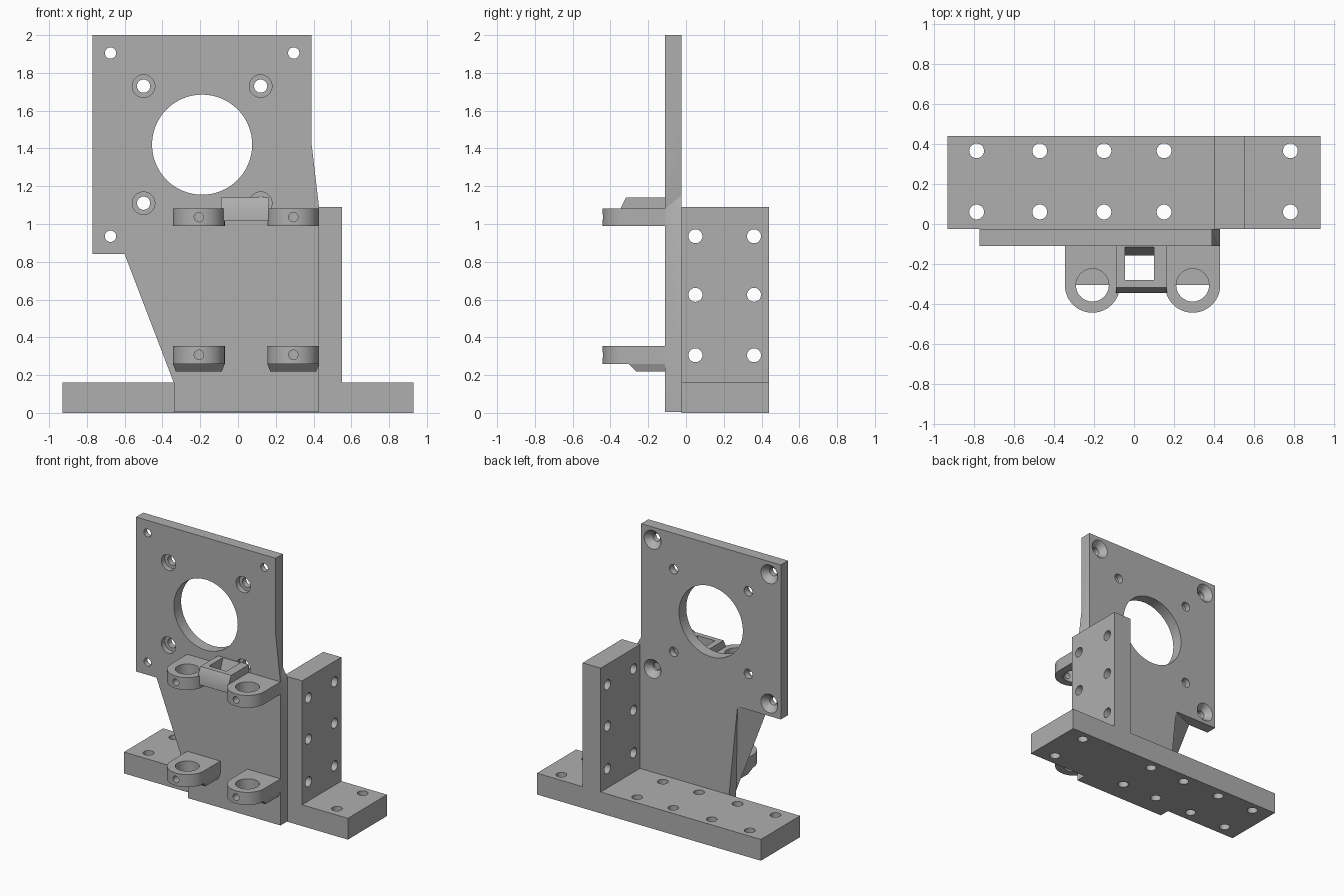
import bpy, bmesh, math
from mathutils import Vector

cube = bpy.data.objects.get("Cube")
if cube:
    bpy.data.objects.remove(cube, do_unlink=True)

GREY = (0.43, 0.43, 0.43, 1)
metal = bpy.data.materials.new("plain grey")
metal.use_nodes = True
metal.diffuse_color = GREY
metal.node_tree.nodes["Principled BSDF"].inputs["Base Color"].default_value = GREY


def loft(name, *loops):
    """Closed solid through matching loops of points, capped at both ends."""
    bm = bmesh.new()
    rings = [[bm.verts.new(p) for p in loop] for loop in loops]
    n = len(rings[0])
    for a, b in zip(rings, rings[1:]):
        for i in range(n):
            j = (i + 1) % n
            bm.faces.new((a[i], a[j], b[j], b[i]))
    bm.faces.new(rings[0])
    bm.faces.new(rings[-1])
    bmesh.ops.recalc_face_normals(bm, faces=bm.faces)
    mesh = bpy.data.meshes.new(name)
    bm.to_mesh(mesh)
    bm.free()
    mesh.materials.append(metal)
    obj = bpy.data.objects.new(name, mesh)
    bpy.context.collection.objects.link(obj)
    return obj


def rect(x0, x1, y0, y1, z):
    return [(x0, y0, z), (x1, y0, z), (x1, y1, z), (x0, y1, z)]


def box(name, x, y, z):
    return loft(name, rect(*x, *y, z[0]), rect(*x, *y, z[1]))


def turned(axis, centre, profile, sides=32):
    """Cutter turned about an axis; profile holds (position, radius) pairs."""
    u, v = [k for k in range(3) if k != axis]
    loops = []
    for pos, radius in profile:
        loop = []
        for i in range(sides):
            a = math.tau * i / sides
            p = Vector((0, 0, 0))
            p[axis] = pos
            p[u] = centre[0] + radius * math.cos(a)
            p[v] = centre[1] + radius * math.sin(a)
            loop.append(p)
        loops.append(loop)
    return loft("cutter", *loops)


def cut(obj, cutter):
    mod = obj.modifiers.new("cut", "BOOLEAN")
    mod.operation = "DIFFERENCE"
    mod.solver = "EXACT"
    mod.object = cutter
    bpy.context.view_layer.update()
    shape = obj.evaluated_get(bpy.context.evaluated_depsgraph_get())
    mesh = bpy.data.meshes.new_from_object(shape)
    obj.modifiers.clear()
    obj.data = mesh
    bpy.data.objects.remove(cutter, do_unlink=True)


def finish(obj):
    obj.data.shade_smooth()
    obj.data.set_sharp_from_angle(angle=math.radians(30))


FRONT, BACK = -0.11, -0.025

# Motor plate, with a bevelled slanting edge at the back
outline = [(-0.34, 0.005), (0.43, 0.005), (0.43, 1.08), (0.39, 1.42), (0.39, 2),
           (-0.77, 2), (-0.77, 0.84), (-0.6, 0.84), (-0.34, 0.16)]
rear = list(outline)
rear[3] = (0.39, 1.15)
rear[7] = (-0.41, 0.84)
plate = loft("motor_plate", [(x, FRONT, z) for x, z in outline],
             [(x, BACK, z) for x, z in rear])
bm = bmesh.new()
bm.from_mesh(plate.data)
bmesh.ops.triangulate(bm, faces=[f for f in bm.faces if len(f.verts) == 4])
bm.to_mesh(plate.data)
bm.free()

# Large centre opening and the two rings of screw holes
MX, MZ = -0.19, 1.42
cut(plate, turned(1, (MX, MZ), [(-0.2, 0.265), (0.1, 0.265)], 64))
for sx in (-1, 1):
    for sz in (-1, 1):
        cut(plate, turned(1, (MX + sx * 0.31, MZ + sz * 0.31),
                          [(-0.2, 0.06), (-0.07, 0.06), (-0.07, 0.035), (0.1, 0.035)]))
        blind = sx > 0 and sz < 0
        cut(plate, turned(1, (MX + sx * 0.485, MZ + sz * 0.485),
                          [(-0.09 if blind else -0.2, 0.03), (-0.07, 0.03),
                           (BACK, 0.07), (0.1, 0.07)]))
finish(plate)

# Base bar
base = box("base_bar", (-0.93, 0.93), (BACK, 0.44), (0, 0.16))
for x in (-0.785, -0.47, -0.15, 0.15, 0.78):
    for y in (0.06, 0.365):
        cut(base, turned(2, (x, y), [(-0.1, 0.037), (0.3, 0.037)]))
finish(base)

# Upright side bar
upright = box("upright_bar", (0.4, 0.55), (BACK, 0.44), (0.005, 1.09))
for z in (0.305, 0.625, 0.935):
    for y in (0.05, 0.36):
        cut(upright, turned(0, (y, z), [(0.3, 0.037), (0.7, 0.037)]))
finish(upright)


# Rod holders: rounded lugs with a rod hole and a set screw hole
CY, R = -0.305, 0.1375


def lug(name, cx, z0, z1):
    shape = [(cx + R, FRONT + 0.005)]
    shape += [(cx + R * math.cos(a), CY - R * math.sin(a))
              for a in (math.pi * i / 24 for i in range(25))]
    shape.append((cx - R, FRONT + 0.005))
    obj = loft(name, [(x, y, z0) for x, y in shape], [(x, y, z1) for x, y in shape])
    cut(obj, turned(2, (cx, CY), [(z0 - 0.1, 0.082), (z1 + 0.1, 0.082)]))
    cut(obj, turned(1, (cx, (z0 + z1) / 2), [(-0.5, 0.025), (CY, 0.025)], 20))
    finish(obj)


for side, cx in (("right", -0.2075), ("left", 0.2925)):
    lug("upper_rod_holder_" + side, cx, 0.99, 1.083)
    lug("lower_rod_holder_" + side, cx, 0.26, 0.355)
    # Bevelled stop below the rear half of the lower holder
    finish(loft("rod_stop_" + side,
                rect(cx - R, cx + R, CY, FRONT + 0.005, 0.26),
                rect(cx - 0.122, cx + 0.122, CY + 0.04, FRONT + 0.005, 0.22)))

# Belt clip between the upper holders, with a tapered slot
clip_side = [(FRONT + 0.005, 1.015), (-0.345, 1.015), (-0.345, 1.085),
             (-0.318, 1.14), (FRONT + 0.005, 1.14)]
clip = loft("belt_clip", [(-0.09, y, z) for y, z in clip_side],
            [(0.165, y, z) for y, z in clip_side])
cut(clip, loft("cutter", rect(-0.045, 0.1, -0.28, -0.158, 0.98),
               rect(-0.045, 0.1, -0.28, -0.158, 1.015),
               rect(-0.045, 0.1, -0.28, -0.115, 1.14),
               rect(-0.045, 0.1, -0.28, -0.115, 1.2)))
finish(clip)
